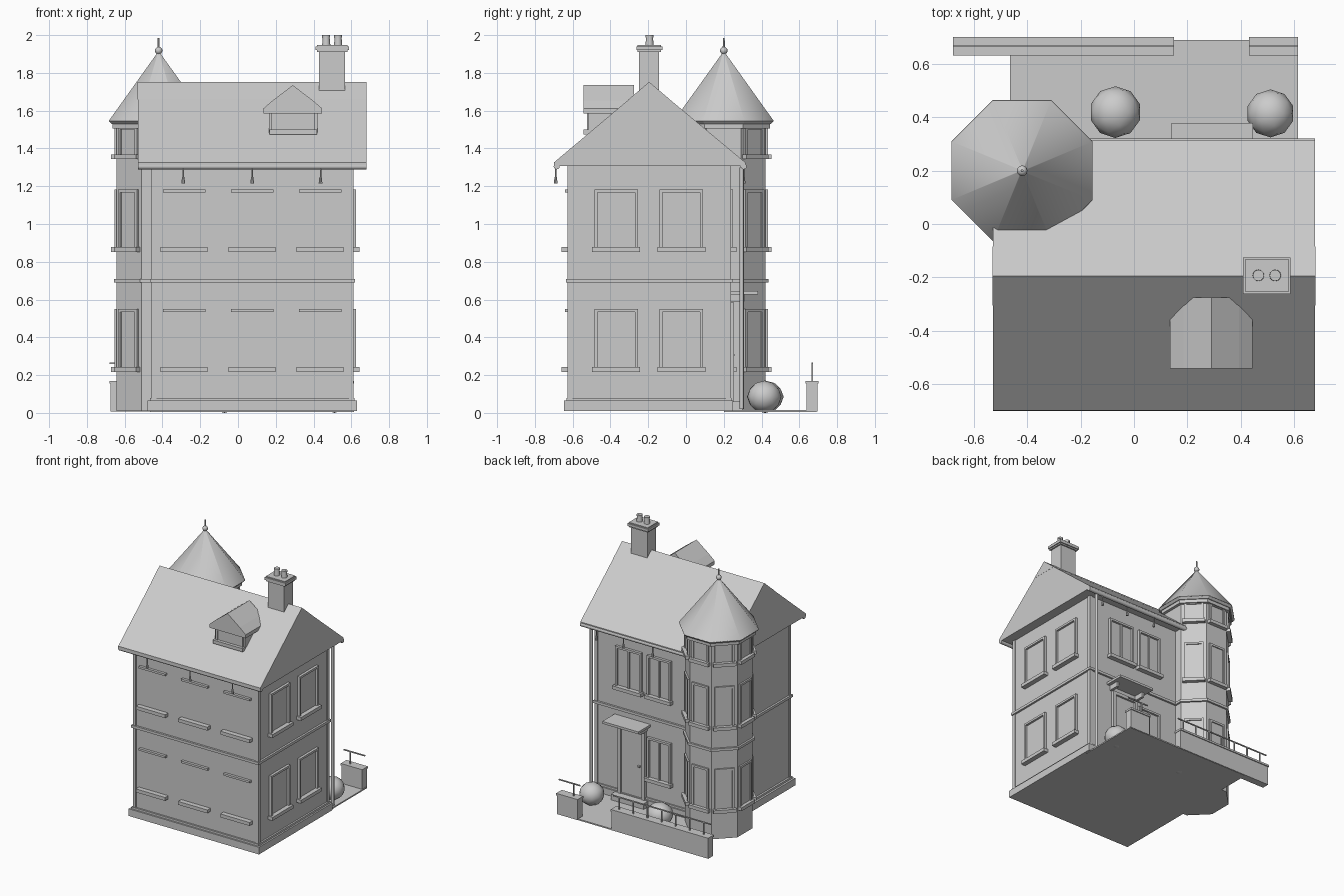
import bpy, bmesh, math
from mathutils import Matrix, Vector

if "Cube" in bpy.data.objects:
    bpy.data.objects.remove(bpy.data.objects["Cube"])

grey = bpy.data.materials.new("plain grey")
grey.diffuse_color = (0.6, 0.6, 0.6, 1)
grey.use_nodes = True
grey.node_tree.nodes["Principled BSDF"].inputs["Base Color"].default_value = grey.diffuse_color


def finish(name, bm, smooth=None):
    bmesh.ops.recalc_face_normals(bm, faces=bm.faces)
    me = bpy.data.meshes.new(name)
    bm.to_mesh(me)
    bm.free()
    ob = bpy.data.objects.new(name, me)
    bpy.context.collection.objects.link(ob)
    me.materials.append(grey)
    if smooth:
        bpy.ops.object.select_all(action='DESELECT')
        ob.select_set(True)
        bpy.context.view_layer.objects.active = ob
        bpy.ops.object.shade_smooth_by_angle(angle=math.radians(smooth))
    return ob


def add_box(bm, x0, x1, y0, y1, z0, z1, m=Matrix()):
    t = Matrix.Translation(((x0 + x1) / 2, (y0 + y1) / 2, (z0 + z1) / 2))
    s = Matrix.Diagonal((x1 - x0, y1 - y0, z1 - z0, 1))
    bmesh.ops.create_cube(bm, size=1, matrix=m @ t @ s)


def boxes(name, *items):
    bm = bmesh.new()
    for b in items:
        add_box(bm, *b)
    return finish(name, bm)


def add_cone(bm, x, y, z0, z1, r0, r1, n=12, turn=0):
    m = Matrix.Translation((x, y, (z0 + z1) / 2)) @ Matrix.Rotation(turn, 4, 'Z')
    bmesh.ops.create_cone(bm, cap_ends=True, segments=n, radius1=r0, radius2=r1,
                          depth=z1 - z0, matrix=m)


def prism(name, pts, a, b, axis):
    # extrude a profile of (side, height) points along x or y
    bm = bmesh.new()
    vs = [bm.verts.new((a, p, z) if axis == 'x' else (p, a, z)) for p, z in pts]
    f = bm.faces.new(vs)
    r = bmesh.ops.extrude_face_region(bm, geom=[f])
    d = Vector((b - a, 0, 0) if axis == 'x' else (0, b - a, 0))
    bmesh.ops.translate(bm, vec=d, verts=[v for v in r['geom'] if isinstance(v, bmesh.types.BMVert)])
    return finish(name, bm)


def wall_frame(x, y, ang):
    # local x runs along the wall, local y points out of it
    return Matrix.Translation((x, y, 0)) @ Matrix.Rotation(ang - math.pi / 2, 4, 'Z')


def window(name, m, w, z0, z1, frame=True, mullion=False, out=0.02):
    bm = bmesh.new()
    h, t = w / 2, 0.016
    add_box(bm, -h - .012, h + .012, -.01, out + .018, z0 - .012, z0 + .014, m)   # sill
    add_box(bm, -h, h, -.01, out, z1 - t, z1, m)                                # head
    if frame:
        add_box(bm, -h, -h + t, -.01, out, z0, z1, m)
        add_box(bm, h - t, h, -.01, out, z0, z1, m)
        add_box(bm, -h + t, h - t, -.01, .004, z0, z1 - t, m)                   # pane
    if mullion:
        add_box(bm, -.007, .007, -.01, out * .7, z0, z1 - t, m)
    finish(name, bm)


# house body, plinth, floor band and corner strips
X0, X1, Y0, Y1 = -.45, .605, -.62, .23
boxes("walls", (X0, X1, Y0, Y1, .05, 1.31))
boxes("plinth", (-.48, .63, -.645, .25, .01, .065), (-.465, .618, -.633, .24, .065, .08))
boxes("floor_band", (-.465, .62, -.635, .245, .69, .71))
boxes("corner_strips", *[(x, x + .025, y, y + .025, .08, 1.31)
                         for x in (X0 - .007, X1 - .018) for y in (Y0 - .007, Y1 - .018)])

# main roof, ridge cap and gutters
RY = -.195
prism("roof", [(-.70, 1.325), (RY, 1.75), (.315, 1.325), (.315, 1.306), (-.70, 1.306)], -.53, .68, 'x')
prism("ridge_cap", [(RY - .11, 1.659), (RY, 1.752), (RY + .11, 1.659)], -.531, .681, 'x')
bm = bmesh.new()
for y in (-.685, .305):
    bmesh.ops.create_cone(bm, cap_ends=True, segments=12, radius1=.016, radius2=.016, depth=1.21,
                          matrix=Matrix.Translation((.075, y, 1.305)) @ Matrix.Rotation(math.pi / 2, 4, 'Y'))
finish("gutters", bm, 40)

# small drops hanging from the gutters
bm = bmesh.new()
for y, xs in ((-.69, (-.29, .075, .437)), (.305, (.07, .32, .55))):
    for x in xs:
        add_cone(bm, x, y, 1.215, 1.25, .01, .006, 8)
        add_cone(bm, x, y, 1.25, 1.295, .004, .004, 8)
finish("gutter_drops", bm, 40)
bm = bmesh.new()
add_cone(bm, .6, .295, .02, 1.3, .011, .011)
finish("downpipe", bm, 40)

# chimney with stepped cap and two pots
boxes("chimney", (.43, .567, -.248, -.143, 1.62, 1.915), (.418, .579, -.258, -.133, 1.91, 1.92),
      (.41, .587, -.263, -.125, 1.92, 1.94), (.418, .579, -.256, -.132, 1.94, 1.948))
bm = bmesh.new()
for x in (.467, .53):
    add_cone(bm, x, -.193, 1.945, 1.99, .022, .018)
    add_cone(bm, x, -.193, 1.988, 2.0, .021, .021)
    add_cone(bm, x, -.193, 1.99, 2.0005, .013, .013)
finish("chimney_pots", bm, 40)

# dormer
boxes("dormer_body", (.165, .42, -.515, -.3, 1.47, 1.61))
prism("dormer_roof", [(.135, 1.585), (.135, 1.612), (.185, 1.655), (.29, 1.735), (.395, 1.655),
                      (.445, 1.612), (.445, 1.585)], -.542, -.275, 'y')
window("dormer_window", wall_frame(.2925, -.515, -math.pi / 2), .23, 1.485, 1.59, out=.01)

# house windows
for z0, z1 in ((.228, .55), (.865, 1.182)):
    for x in (-.285, .075, .435):
        window("front_window", wall_frame(x, Y0, -math.pi / 2), .225, z0, z1, frame=False)
    for y in (-.37, -.025):
        window("side_window", wall_frame(X1, y, 0), .23, z0, z1)
    window("back_window", wall_frame(.06, Y1, math.pi / 2), .2, z0, z1, mullion=True)
window("back_window", wall_frame(.32, Y1, math.pi / 2), .22, .865, 1.182, mullion=True)

# door, frame, canopy, brackets and step
boxes("door", (.2, .38, .22, .24, .06, .56))
boxes("door_frame", (.175, .2, .22, .255, .06, .585), (.38, .405, .22, .255, .06, .585),
      (.175, .405, .22, .255, .56, .585))
boxes("door_handle", (.22, .235, .24, .256, .3, .312))
boxes("canopy", (.14, .447, .22, .38, .628, .646))
boxes("canopy_brackets", (.165, .185, .22, .31, .59, .63), (.4, .42, .22, .31, .59, .63))
boxes("door_step", (.15, .43, .24, .30, .01, .06))

# eight-sided turret with bands and pointed roof
TX, TY, A = -.42, .2, .222
C = 1 / math.cos(math.pi / 8)


def octagon(name, parts, smooth=None):
    bm = bmesh.new()
    for z0, z1, a0, a1 in parts:
        add_cone(bm, TX, TY, z0, z1, a0 * C, a1 * C, 8, math.pi / 8)
    finish(name, bm, smooth)


octagon("turret_walls", [(.01, 1.54, A, A)])
octagon("turret_bands", [(.69, .71, A + .014, A + .014), (1.505, 1.53, A + .022, A + .022)])
octagon("turret_roof", [(1.545, 1.91, .265, .004)], 50)
octagon("turret_eave", [(1.53, 1.546, .25, .265)])
for k in range(1, 6):
    ang = k * math.pi / 4
    m = wall_frame(TX + A * math.cos(ang), TY + A * math.sin(ang), ang)
    for z0, z1 in ((.228, .55), (.865, 1.182), (1.355, 1.515)):
        window("turret_window", m, .14, z0, z1, out=.012)
bm = bmesh.new()
add_cone(bm, TX, TY, 1.89, 1.985, .006, .005, 8)
bmesh.ops.create_uvsphere(bm, u_segments=12, v_segments=8, radius=.02,
                          matrix=Matrix.Translation((TX, TY, 1.918)))
finish("finial", bm, 40)

# garden slab, low walls with copings, railings and bushes
boxes("garden_slab", (-.465, .615, .2, .69, .006, .016))
for name, x0, x1, posts in (("long", -.68, .15, [-.62 + .12 * i for i in range(7)]),
                            ("short", .432, .615, [.49])):
    boxes(name + "_garden_wall", (x0 + .004, x1 - .004, .638, .695, .008, .157),
          (x0, x1, .633, .702, .155, .17))
    boxes(name + "_railing", (x0, x1, .664, .672, .26, .268),
          *[(p - .004, p + .004, .664, .672, .17, .262) for p in posts])
for x, y, r in ((-.07, .42, .097), (.512, .415, .09)):
    bm = bmesh.new()
    bmesh.ops.create_icosphere(bm, subdivisions=2, radius=r, matrix=Matrix.Translation((x, y, .0854))
                               @ Matrix.Diagonal((1, 1, .0854 / r, 1)))
    finish("bush", bm, 60)
